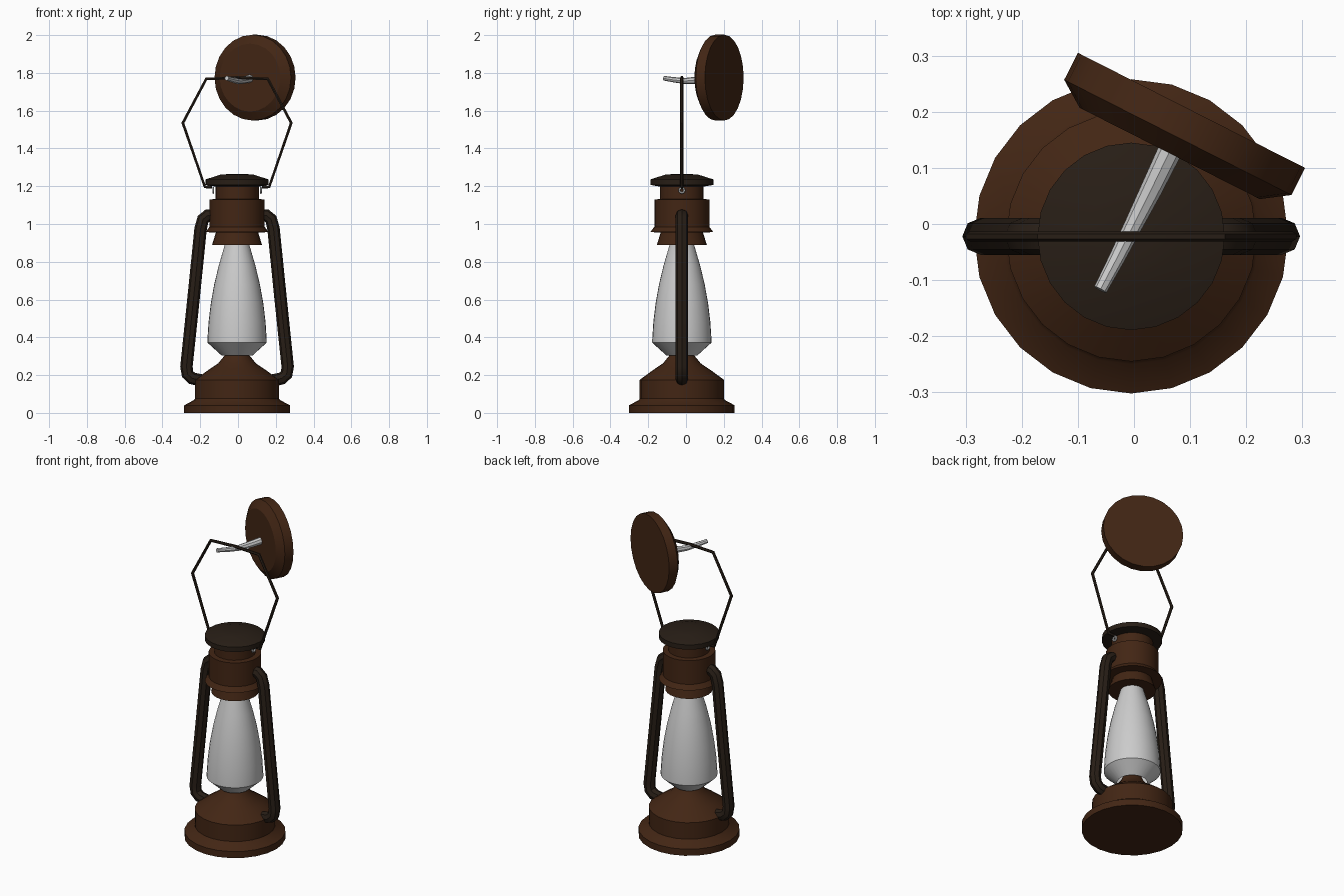
import bpy, bmesh
from math import radians
from mathutils import Vector, Matrix

if "Cube" in bpy.data.objects:
    bpy.data.objects.remove(bpy.data.objects["Cube"])

AXIS = Vector((-0.005, -0.022, 0))


def material(name, rgb):
    m = bpy.data.materials.new(name)
    m.diffuse_color = (*rgb, 1)
    m.use_nodes = True
    m.node_tree.nodes["Principled BSDF"].inputs["Base Color"].default_value = m.diffuse_color
    return m


RUST = material("rusty_brown", (0.055, 0.019, 0.007))
DARK = material("dark_iron", (0.021, 0.013, 0.008))


def finish(ob, mat, angle=32):
    if mat:
        ob.data.materials.clear()
        ob.data.materials.append(mat)
    bpy.ops.object.select_all(action='DESELECT')
    ob.select_set(True)
    bpy.context.view_layer.objects.active = ob
    if ob.type == 'CURVE':
        bpy.ops.object.convert(target='MESH')
    bpy.ops.object.shade_smooth_by_angle(angle=radians(angle))
    return bpy.context.view_layer.objects.active


def lathe(name, profile, mat=None, sides=24, caps=True, matrix=None):
    """Revolve (radius, height) pairs around z, then place."""
    bm = bmesh.new()
    rings = []
    for r, z in profile:
        ring = [bm.verts.new(Matrix.Rotation(radians(360 * i / sides), 3, 'Z') @ Vector((r, 0, z)))
                for i in range(sides)]
        rings.append(ring)
    for a, b in zip(rings, rings[1:]):
        for i in range(sides):
            j = (i + 1) % sides
            bm.faces.new((a[i], a[j], b[j], b[i]))
    if caps:
        bm.faces.new(rings[0][::-1])
        bm.faces.new(rings[-1])
    bmesh.ops.recalc_face_normals(bm, faces=bm.faces)
    bm.transform(matrix or Matrix.Translation(AXIS))
    me = bpy.data.meshes.new(name)
    bm.to_mesh(me)
    bm.free()
    ob = bpy.data.objects.new(name, me)
    bpy.context.collection.objects.link(ob)
    return finish(ob, mat)


def rod(name, points, radius, mat=None, radii=None, res=2, offset=AXIS):
    """Round bar following a list of points."""
    cu = bpy.data.curves.new(name, 'CURVE')
    cu.dimensions = '3D'
    cu.bevel_depth = radius
    cu.bevel_resolution = res
    cu.use_fill_caps = True
    sp = cu.splines.new('POLY')
    sp.points.add(len(points) - 1)
    for i, p in enumerate(points):
        sp.points[i].co = (*(Vector(p) + offset), 1)
        sp.points[i].radius = radii[i] if radii else 1
    ob = bpy.data.objects.new(name, cu)
    bpy.context.collection.objects.link(ob)
    return finish(ob, mat, 40)


# Fuel tank and burner
lathe("fuel_tank", [(0.28, 0), (0.28, 0.04), (0.228, 0.068), (0.223, 0.075), (0.223, 0.175),
                    (0.155, 0.225), (0.10, 0.262), (0.065, 0.305), (0.055, 0.33)], RUST)

# Glass chimney
lathe("glass_chimney", [(0.083, 0.305), (0.157, 0.372), (0.157, 0.385), (0.151, 0.48),
                        (0.139, 0.58), (0.121, 0.68), (0.097, 0.78), (0.062, 0.90)],
      sides=32, caps=False)

# Chimney collar, flange, body and neck
lathe("chimney_collar", [(0.132, 0.89), (0.112, 0.955), (0.167, 0.957), (0.146, 0.985),
                         (0.146, 1.13), (0.115, 1.132), (0.115, 1.215)], RUST)

# Top cap
lathe("top_cap", [(0.115, 1.198), (0.167, 1.207), (0.167, 1.236), (0.085, 1.262), (0.03, 1.265)], DARK)

# Side tubes and handle eyes on both sides
for side, s in (("left", -1), ("right", 1)):
    path = [(0.12, 1.046), (0.155, 1.046), (0.18, 1.025), (0.193, 0.975), (0.231, 0.60),
            (0.268, 0.245), (0.262, 0.205), (0.238, 0.183), (0.19, 0.172)]
    rod(side + "_side_tube", [(s * x, 0, z) for x, z in path], 0.033, DARK)
    bpy.ops.mesh.primitive_torus_add(location=AXIS + Vector((s * 0.126, 0, 1.178)),
                                     rotation=(0, radians(90), 0), major_radius=0.013,
                                     minor_radius=0.006, major_segments=12, minor_segments=6)
    eye = bpy.context.object
    eye.name = side + "_handle_eye"
    finish(eye, None)

# Wire handle
half = [(0.132, 1.196), (0.17, 1.196), (0.287, 1.535), (0.163, 1.768)]
loop = [(-x, 0, z) for x, z in half] + [(0, 0, 1.775)] + [(x, 0, z) for x, z in reversed(half)]
rod("wire_handle", loop, 0.009, DARK, res=1)

# Wall plate, turned so its face points along the hook
facing = Vector((-0.452, -0.892, 0)).normalized()
place = Matrix.Translation((0.1025, 0.2025, 1.775)) @ facing.to_track_quat('Z', 'Y').to_matrix().to_4x4()
lathe("wall_plate", [(0.227, 0), (0.227, 0.054), (0.18, 0.086)], RUST, matrix=place)

# Hook
rod("wall_hook", [(0.072, 0.147, 1.772), (0.03, 0.06, 1.762), (0.0, 0.0, 1.757),
                  (-0.03, -0.06, 1.763), (-0.06, -0.117, 1.772)], 0.022,
    radii=[1.0, 0.88, 0.75, 0.65, 0.55], offset=Vector((0, 0, 0)))
